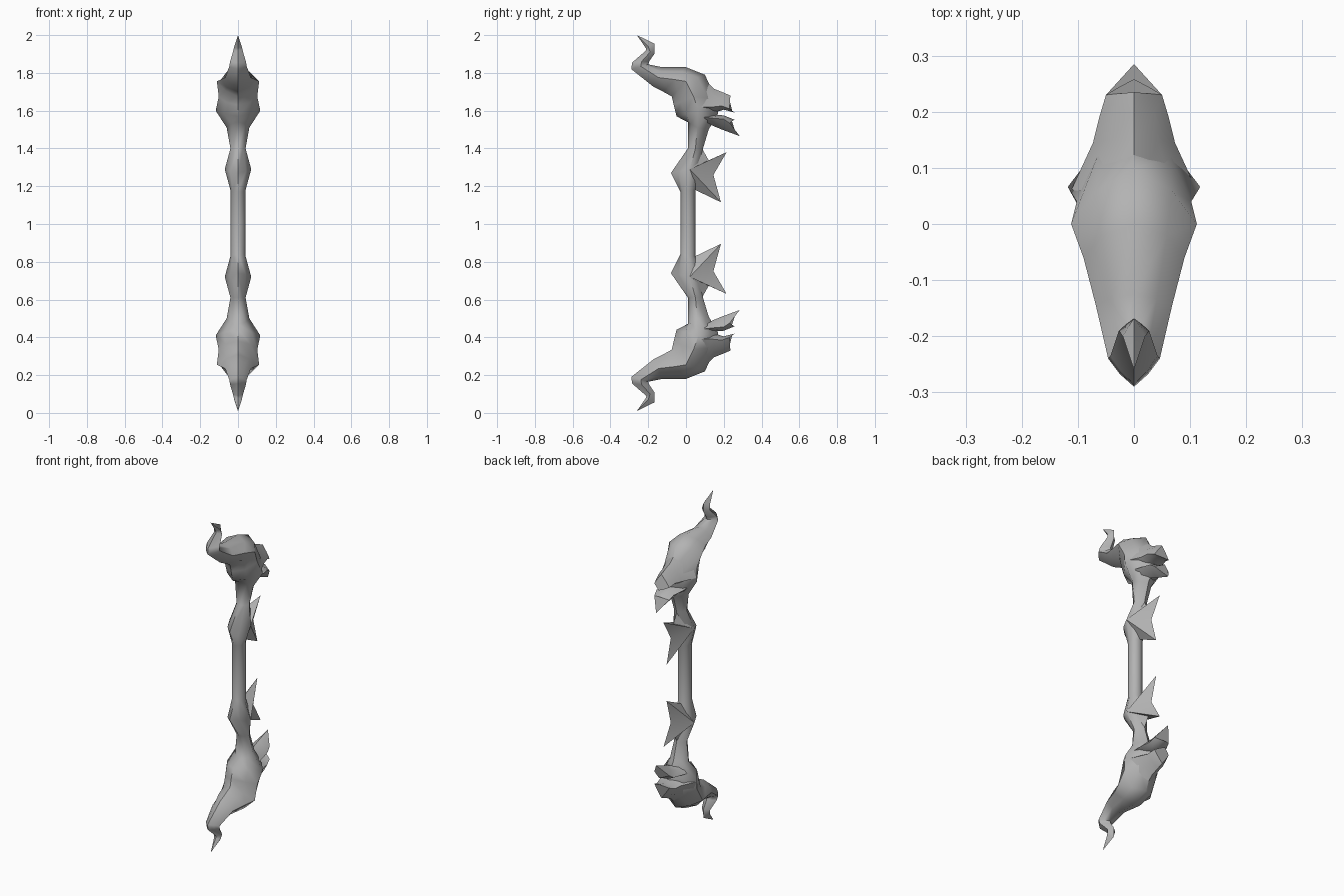
import bpy, bmesh, math
from mathutils import Vector

cube = bpy.data.objects.get("Cube")
if cube:
    bpy.data.objects.remove(cube)

MID = 1.005  # height of the grip centre, the mirror plane

bone = bpy.data.materials.new("bone_grey")
bone.use_nodes = True
bone.diffuse_color = (0.45, 0.45, 0.45, 1)
bone.node_tree.nodes["Principled BSDF"].inputs["Base Color"].default_value = bone.diffuse_color


def finish(name, bm, angle=55):
    """Turn a bmesh into an object mirrored about the grip centre."""
    bmesh.ops.translate(bm, verts=bm.verts, vec=(0, 0, -MID))
    bmesh.ops.recalc_face_normals(bm, faces=bm.faces)
    mesh = bpy.data.meshes.new(name)
    bm.to_mesh(mesh)
    bm.free()
    mesh.materials.append(bone)
    ob = bpy.data.objects.new(name, mesh)
    bpy.context.collection.objects.link(ob)
    ob.location.z = MID
    mod = ob.modifiers.new("mirror", 'MIRROR')
    mod.use_axis = (False, False, True)
    mod.merge_threshold = 0.002
    bpy.ops.object.select_all(action='DESELECT')
    ob.select_set(True)
    bpy.context.view_layer.objects.active = ob
    bpy.ops.object.shade_smooth_by_angle(angle=math.radians(angle))
    return ob


def ring(bm, a, b, side, w, k):
    """Eight-sided section between profile points a and b, k = roundness."""
    a, b, s = (Vector((0, *p)) for p in (a, b, side))
    x = Vector((w, 0, 0))
    pa = s + (a - s) * k
    pb = s + (b - s) * k
    pts = [a, pa + x * k, s + x, pb + x * k, b, pb - x * k, s - x, pa - x * k]
    return [bm.verts.new(p) for p in pts]


def loft(name, sections, tip=None, open_start=False, angle=55):
    bm = bmesh.new()
    rings = [ring(bm, *s) for s in sections]
    for r, q in zip(rings, rings[1:]):
        for i in range(8):
            j = (i + 1) % 8
            bm.faces.new((r[i], r[j], q[j], q[i]))
    if not open_start:
        bm.faces.new(rings[0])
    last = rings[-1]
    if tip:
        t = bm.verts.new((0, *tip))
        for i in range(8):
            bm.faces.new((last[i], last[(i + 1) % 8], t))
    else:
        bm.faces.new(last)
    return finish(name, bm, angle)


# Grip, bulge, neck, skull and curled horn: front point, back point, side point, half width, roundness
loft("limb", [
    ((-.03, MID), (.05, MID), (.01, MID), .04, .7),
    ((-.03, 1.17), (.05, 1.18), (.01, 1.18), .04, .7),
    ((-.08, 1.27), (.08, 1.27), (.02, 1.29), .07, .6),
    ((.01, 1.40), (.09, 1.40), (.05, 1.40), .04, .65),
    ((.01, 1.54), (.12, 1.50), (.06, 1.51), .06, .65),
    ((-.05, 1.57), (.17, 1.585), (.066, 1.60), .118, .6),
    ((-.065, 1.63), (.16, 1.66), (.04, 1.675), .102, .65),
    ((-.075, 1.675), (.10, 1.79), (.0, 1.755), .112, .6),
    ((-.12, 1.70), (.0, 1.83), (-.06, 1.765), .09, .65),
    ((-.17, 1.725), (-.125, 1.83), (-.145, 1.775), .068, .6),
    ((-.29, 1.82), (-.20, 1.845), (-.24, 1.835), .046, .55),
    ((-.285, 1.855), (-.195, 1.86), (-.235, 1.86), .042, .55),
    ((-.21, 1.92), (-.168, 1.90), (-.19, 1.91), .027, .52),
    ((-.212, 1.93), (-.168, 1.955), (-.2, 1.94), .02, .52),
], tip=(-.26, 2.0), open_start=True)

# Hooked upper jaw
loft("upper_jaw", [
    ((.06, 1.80), (.06, 1.585), (.06, 1.62), .112, .6),
    ((.15, 1.715), (.15, 1.59), (.145, 1.62), .073, .6),
    ((.20, 1.695), (.20, 1.605), (.19, 1.625), .062, .6),
    ((.235, 1.68), (.258, 1.59), (.23, 1.61), .05, .52),
], angle=40)

# Pointed lower jaw
loft("lower_jaw", [
    ((.06, 1.585), (.06, 1.50), (.06, 1.57), .08, .6),
    ((.14, 1.58), (.13, 1.525), (.14, 1.56), .072, .6),
    ((.20, 1.575), (.19, 1.50), (.20, 1.555), .058, .6),
    ((.257, 1.552), (.285, 1.465), (.23, 1.535), .05, .5),
], angle=40)

# Twin-pointed thorn behind the bulge
bm = bmesh.new()
left, right, top, upper, notch, lower, base = [bm.verts.new(p) for p in (
    (.07, .02, 1.29), (-.07, .02, 1.29), (0, .12, 1.337), (0, .215, 1.38),
    (0, .145, 1.26), (0, .185, 1.115), (0, .05, 1.18))]
neck = bm.verts.new((0, .085, 1.40))
for s in (left, right):
    for a, b in ((neck, top), (top, upper), (upper, notch), (notch, lower), (lower, base)):
        bm.faces.new((s, a, b))
bm.faces.new((left, right, neck))
bm.faces.new((left, right, base))
finish("thorn", bm, 35)
